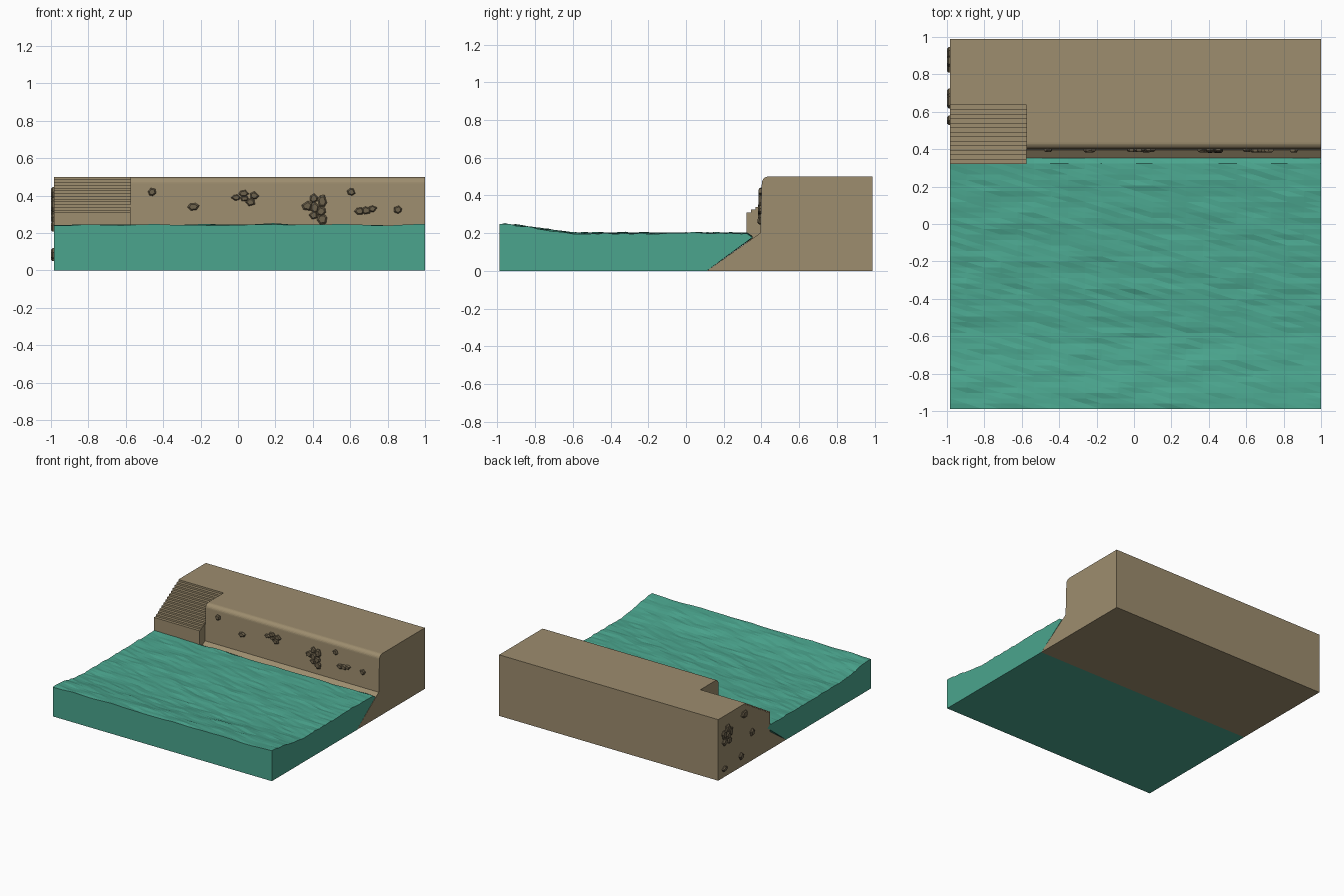
import bpy, bmesh, math, random
from mathutils import Vector, noise

if "Cube" in bpy.data.objects:
    bpy.data.objects.remove(bpy.data.objects["Cube"])

random.seed(4)
X0, X1, Y0, Y1 = -0.985, 1.0, -0.99, 0.99
STAIR_X, TOP = -0.575, 0.5


def material(name, rgb):
    m = bpy.data.materials.new(name)
    m.diffuse_color = (*rgb, 1)
    m.use_nodes = True
    m.node_tree.nodes["Principled BSDF"].inputs["Base Color"].default_value = m.diffuse_color
    return m


SAND = material("sandstone", (0.337, 0.266, 0.156))
STONE = material("dark_stone", (0.15, 0.118, 0.07))
WATER = material("water", (0.069, 0.376, 0.27))


def finish(bm, name, mat):
    bmesh.ops.recalc_face_normals(bm, faces=bm.faces)
    me = bpy.data.meshes.new(name)
    bm.to_mesh(me)
    bm.free()
    ob = bpy.data.objects.new(name, me)
    bpy.context.collection.objects.link(ob)
    me.materials.append(mat)
    return ob


def extrude_x(name, profile, xa, xb, mat):
    bm = bmesh.new()
    f = bm.faces.new([bm.verts.new((xa, y, z)) for y, z in profile])
    ext = bmesh.ops.extrude_face_region(bm, geom=[f], use_keep_orig=True)
    vs = [g for g in ext["geom"] if isinstance(g, bmesh.types.BMVert)]
    bmesh.ops.translate(bm, verts=vs, vec=(xb - xa, 0, 0))
    return finish(bm, name, mat)


# Quay wall: sloped footing, upright face, rounded top edge
r = 0.035
nose = [(0.402 + r - r * math.cos(a), TOP - r + r * math.sin(a))
        for a in [i * math.pi / 12 for i in range(7)]]
extrude_x("quay_wall", [(0.11, 0), (0.393, 0.2)] + nose + [(Y1, TOP), (Y1, 0)],
          STAIR_X, X1, SAND)

# Stair section cut into the left end of the quay
n, ys, ye, zs = 13, 0.32, 0.635, 0.31
steps = [(ys, 0.148), (ys, zs)]
for i in range(1, n + 1):
    y = ys + (ye - ys) * i / n
    steps += [(y, zs + (TOP - zs) * (i - 1) / n), (y, zs + (TOP - zs) * i / n)]
extrude_x("quay_stairs", [(0.11, 0)] + steps + [(Y1, TOP), (Y1, 0)],
          X0, STAIR_X, SAND)

# Water block: rippled faceted top, swell at the front, raked back
bm = bmesh.new()
NX, NY = 22, 46
top, bottom = [], []
for j in range(NY + 1):
    t = j / NY
    y = Y0 + t * (0.352 - Y0)
    rise = max(0.0, (-0.55 - y) / 0.44)
    swell = 0.046 * rise * rise * (3 - 2 * rise)
    row_t, row_b = [], []
    for i in range(NX + 1):
        x = X0 + (X1 - X0) * i / NX
        rip = 0.009 * noise.noise(Vector((x * 5, y * 13, 0.3)))
        rip += 0.003 * random.uniform(-1, 1)
        z = 0.199 + swell + rip
        if j == NY:
            z = 0.18 + rip
        row_t.append(bm.verts.new((x, y, z)))
        row_b.append(bm.verts.new((x, Y0 + t * (0.11 - Y0), 0)))
    top.append(row_t)
    bottom.append(row_b)
for j in range(NY):
    for i in range(NX):
        a, b, c, d = top[j][i], top[j][i + 1], top[j + 1][i + 1], top[j + 1][i]
        bm.faces.new((a, b, d))
        bm.faces.new((b, c, d))
        bm.faces.new((bottom[j][i], bottom[j + 1][i], bottom[j + 1][i + 1], bottom[j][i + 1]))
    for i in (0, NX):
        bm.faces.new((top[j][i], top[j + 1][i], bottom[j + 1][i], bottom[j][i]))
for i in range(NX):
    for j in (0, NY):
        bm.faces.new((top[j][i], top[j][i + 1], bottom[j][i + 1], bottom[j][i]))
finish(bm, "water", WATER)


def stones(name, spots, place, depth=0.015):
    """Chamfered irregular stones; each spot is centre u, v and radii."""
    bm = bmesh.new()
    for u, v, ru, rv in spots:
        k = random.choice((5, 6, 6))
        ph = random.random() * 6.28
        pts = [(math.cos(a) * ru * s, math.sin(a) * rv * s) for a, s in
               [(ph + 6.283 * (i + random.uniform(-.2, .2)) / k,
                 random.uniform(.9, 1.12)) for i in range(k)]]
        rings = [[bm.verts.new(place(u + p * s, v + q * s, h)) for p, q in pts]
                 for s, h in ((1, -0.01), (1, depth * .45), (0.68, depth))]
        for lo, hi in zip(rings, rings[1:]):
            for i in range(k):
                bm.faces.new((lo[i], lo[(i + 1) % k], hi[(i + 1) % k], hi[i]))
        bm.faces.new(rings[-1])
        bm.faces.new(rings[0])
    return finish(bm, name, STONE)


# Exposed stones on the front face: singles and three clusters
front = [(-0.46, 0.42, .023, .022), (-0.24, 0.34, .034, .02),
         (0.605, 0.42, .022, .022), (0.855, 0.325, .022, .023),
         (-0.01, 0.39, .026, .018), (0.03, 0.412, .026, .018),
         (0.035, 0.385, .022, .016), (0.065, 0.365, .028, .02),
         (0.085, 0.4, .026, .021),
         (0.37, 0.345, .033, .027), (0.405, 0.385, .022, .026),
         (0.41, 0.335, .023, .03), (0.45, 0.37, .026, .038),
         (0.405, 0.295, .024, .022), (0.445, 0.315, .026, .027),
         (0.45, 0.275, .03, .028),
         (0.65, 0.318, .027, .019), (0.685, 0.322, .026, .022),
         (0.718, 0.33, .026, .018)]
stones("front_stones", front,
       lambda u, v, h: (u, 0.393 + 0.009 * (v - 0.2) / 0.265 - h, v))

# Exposed stones on the left end
left = [(0.655, 0.42, .04, .032), (0.553, 0.23, .026, .032),
        (0.695, 0.09, .028, .03), (0.91, 0.07, .03, .022),
        (0.915, 0.35, .032, .04), (0.87, 0.385, .034, .03),
        (0.865, 0.325, .03, .033), (0.835, 0.35, .03, .036),
        (0.905, 0.285, .034, .03), (0.85, 0.28, .03, .026)]
stones("end_stones", left, lambda u, v, h: (X0 - h, u, v))
